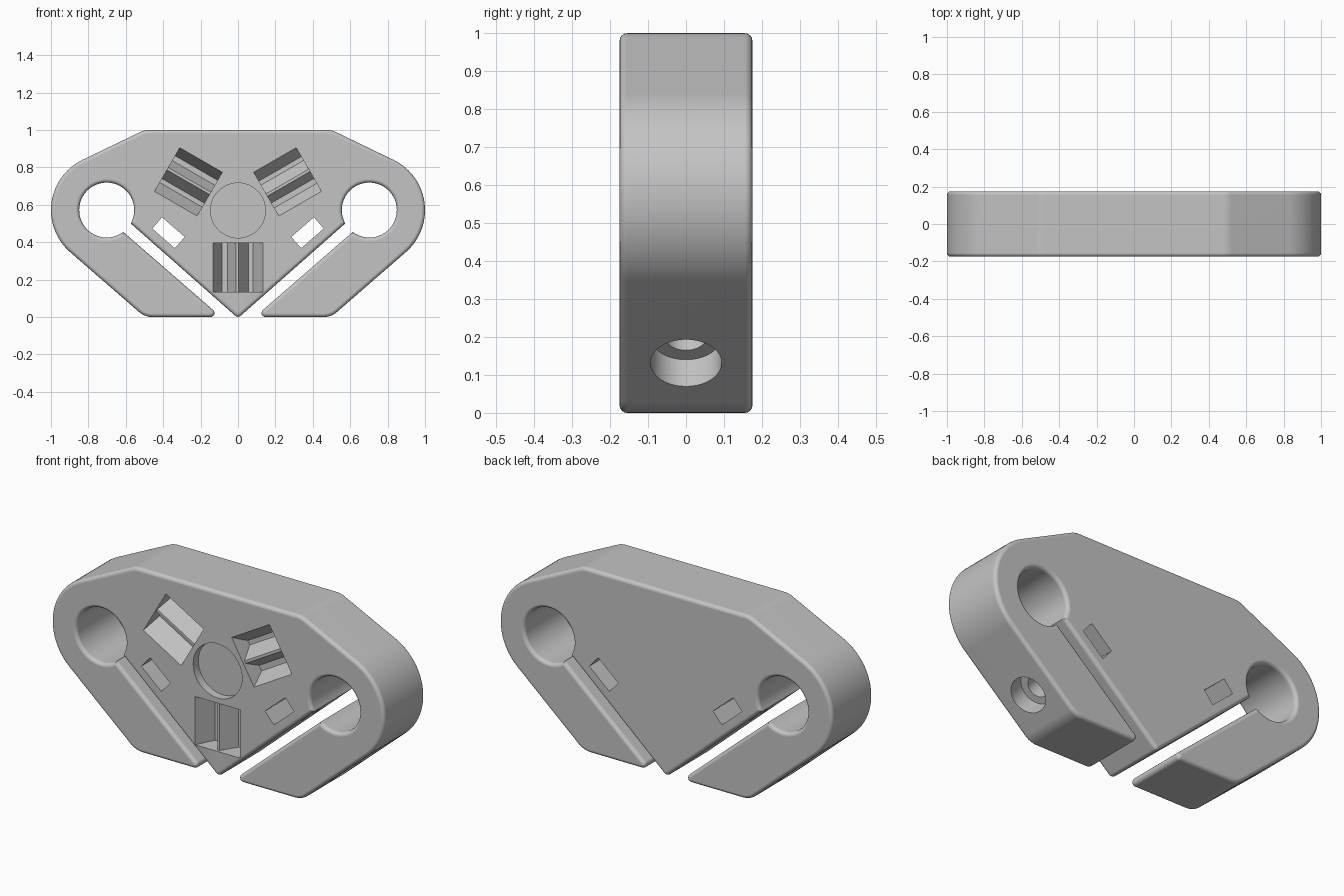
import bpy, bmesh
from math import sin, cos, tan, pi, radians, atan2, acos, asin
from mathutils import Vector

if "Cube" in bpy.data.objects:
    bpy.data.objects.remove(bpy.data.objects["Cube"])

X, Y, Z = Vector((1, 0, 0)), Vector((0, 1, 0)), Vector((0, 0, 1))
DEPTH = 0.35
EYE = Vector((0.702, 0.572))       # centre of the right-hand round opening
EYE_R, OUTER_R, GAP = 0.147, 0.298, 0.03
SLOPE = radians(41)
ALONG = Vector((cos(SLOPE), sin(SLOPE)))     # direction of the slot
OUT = Vector((sin(SLOPE), -cos(SLOPE)))      # outward across the arm

grey = bpy.data.materials.new("plain grey")
grey.use_nodes = True
grey.diffuse_color = (0.55, 0.55, 0.55, 1)
grey.node_tree.nodes["Principled BSDF"].inputs["Base Color"].default_value = (0.55, 0.55, 0.55, 1)


def prism(name, pts, origin, a, b, c, length, rim=0.0):
    """Extrude a flat profile along c, optionally rounding both rims."""
    bm = bmesh.new()
    rings = [[bm.verts.new(origin + a * p[0] + b * p[1] + c * s * length / 2) for p in pts]
             for s in (-1, 1)]
    caps = [bm.faces.new(r) for r in rings]
    n = len(pts)
    for i in range(n):
        j = (i + 1) % n
        bm.faces.new((rings[0][i], rings[0][j], rings[1][j], rings[1][i]))
    bmesh.ops.recalc_face_normals(bm, faces=bm.faces)
    if rim:
        edges = [e for f in caps for e in f.edges]
        bmesh.ops.bevel(bm, geom=edges, offset=rim, segments=4, profile=0.5,
                        affect='EDGES', clamp_overlap=False)
    mesh = bpy.data.meshes.new(name)
    bm.to_mesh(mesh)
    bm.free()
    ob = bpy.data.objects.new(name, mesh)
    bpy.context.collection.objects.link(ob)
    mesh.materials.append(grey)
    return ob


def arc(centre, r, start, end, n):
    return [centre + r * Vector((cos(t), sin(t)))
            for t in (start + (end - start) * i / n for i in range(n + 1))]


def fillet(before, corner, after, r, n=6):
    """Points of a round corner of radius r."""
    u, v = (before - corner).normalized(), (after - corner).normalized()
    half = u.angle(v) / 2
    centre = corner + (u + v).normalized() * r / sin(half)
    p, q = corner + u * r / tan(half), corner + v * r / tan(half)
    a0, a1 = atan2(*(p - centre).yx), atan2(*(q - centre).yx)
    turn = (a1 - a0 + pi) % (2 * pi) - pi
    return arc(centre, r, a0, a0 + turn, n)


def ground(p):
    """Follow the slot direction from p down to z = 0."""
    return p - ALONG * (p.y / ALONG.y)


# Outline of the right half, from the bottom tip round to the top edge
tip = Vector((0, -0.006))
spread = asin(GAP / EYE_R)
inner_start = SLOPE + pi - spread
mouth = arc(EYE, EYE_R, inner_start, inner_start - 2 * pi + 2 * spread, 52)
arm_tip = ground(EYE + OUT * GAP)
heel = ground(EYE + OUT * OUTER_R)
shoulder = Vector((0.5, 1.0))
to_shoulder = shoulder - EYE
end = atan2(to_shoulder.y, to_shoulder.x) - acos(OUTER_R / to_shoulder.length)
outer = arc(EYE, OUTER_R, SLOPE - pi / 2, end, 24)
half = mouth
half += fillet(mouth[-1], arm_tip, heel, 0.0215)
half += fillet(arm_tip, heel, outer[0], 0.11)
half += outer
half += fillet(outer[-1], shoulder, Vector((0, 1)), 0.1, 4)

flip = lambda p: Vector((-p.x, p.y))
tip_round = fillet(flip(mouth[0]), tip, mouth[0], 0.0215)
outline = tip_round + half + [flip(p) for p in reversed(half)]
body = prism("clamp_body", outline, Vector(), X, Z, Y, DEPTH, rim=0.02)

cutters = []

# Shallow round recess in the middle of the front
HUB = Vector((0, 0.57))
disc = arc(HUB, 0.147, 0, 2 * pi, 48)[:-1]
cutters.append(prism("disc_recess_cutter", disc, Y * -DEPTH / 2, X, Z, Y, 0.09))

# Three double-groove pockets spaced evenly around the recess
groove = [(-.135, -.05), (-.135, 0), (-.085, .1), (-.055, .1), (-.012, .015), (.002, .015),
          (.056, .1), (.08, .1), (.135, 0), (.135, -.05)]
for k in range(3):
    t = -pi / 2 + k * 2 * pi / 3
    radial = Vector((cos(t), 0, sin(t)))
    across = Vector((-sin(t), 0, cos(t)))
    origin = Vector((0, -DEPTH / 2, HUB.y)) + radial * 0.306
    cutters.append(prism("groove_pocket_cutter", groove, origin, across, Y, radial, 0.262))

# Nut windows and counterbored bolt holes on each side
for s in (1, -1):
    along = Vector((s * ALONG.x, 0, ALONG.y))
    out = Vector((s * OUT.x, 0, OUT.y))
    face = Vector((s * 0.648, 0, 0.133))
    nut = face - out * 0.421
    box = [(-.08, -.04), (.08, -.04), (.08, .04), (-.08, .04)]
    cutters.append(prism("nut_window_cutter", box, nut, along, out, Y, 1))
    for name, r, deep in (("counterbore_cutter", 0.094, 0.091), ("bolt_hole_cutter", 0.056, 0.47)):
        ring = arc(Vector((0, 0)), r, 0, 2 * pi, 40)[:-1]
        mid = face + out * (0.1 - deep) / 2
        cutters.append(prism(name, ring, mid, along, Y, out, deep + 0.1))

# Cut the body
bpy.context.view_layer.objects.active = body
body.select_set(True)
for cutter in cutters:
    cutter.hide_render = True
    mod = body.modifiers.new("cut", 'BOOLEAN')
    mod.operation, mod.solver, mod.object = 'DIFFERENCE', 'EXACT', cutter
    bpy.ops.object.modifier_apply(modifier=mod.name)
    bpy.data.objects.remove(cutter)

bpy.ops.object.shade_smooth_by_angle(angle=radians(32))
body.modifiers.new("even_shading", 'WEIGHTED_NORMAL').keep_sharp = True
